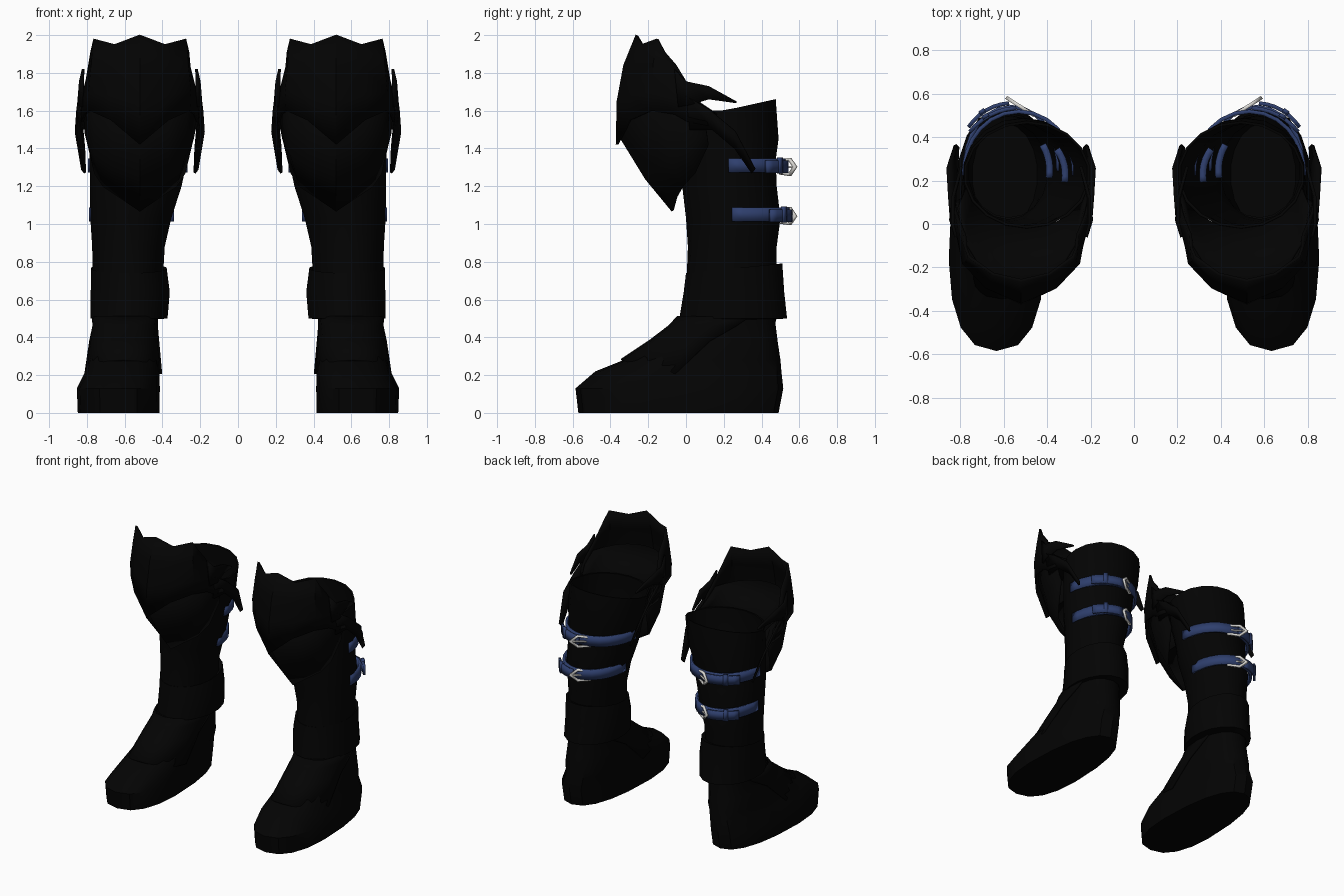
import bpy, bmesh, math
from mathutils import Vector

cube = bpy.data.objects.get("Cube")
if cube:
    bpy.data.objects.remove(cube)


def material(name, color):
    m = bpy.data.materials.new(name)
    m.use_nodes = True
    m.diffuse_color = (*color, 1)
    m.node_tree.nodes["Principled BSDF"].inputs["Base Color"].default_value = (*color, 1)
    return m


BLACK = material("black leather", (0.001, 0.001, 0.001))
BLUE = material("blue strap", (0.028, 0.05, 0.155))
SILVER = material("silver buckle", (0.7, 0.69, 0.66))


def grid(name, rows, mat, closed=False, caps=(False, False), thick=0.0):
    """Skin rows of points; mirrored to make the pair of boots."""
    bm = bmesh.new()
    vs = [[bm.verts.new(p) for p in row] for row in rows]
    n = len(rows[0])
    for a, b in zip(vs, vs[1:]):
        for i in range(n if closed else n - 1):
            j = (i + 1) % n
            bm.faces.new((a[i], a[j], b[j], b[i]))
    for use, row in zip(caps, (vs[0], vs[-1])):
        if use:
            bm.faces.new(row)
    bmesh.ops.remove_doubles(bm, verts=bm.verts, dist=0.0005)
    bmesh.ops.recalc_face_normals(bm, faces=bm.faces)
    mesh = bpy.data.meshes.new(name)
    bm.to_mesh(mesh)
    bm.free()
    mesh.materials.append(mat)
    ob = bpy.data.objects.new(name, mesh)
    bpy.context.collection.objects.link(ob)
    if thick:
        s = ob.modifiers.new("Thickness", 'SOLIDIFY')
        s.thickness = thick
        s.offset = 0
    ob.modifiers.new("Pair", 'MIRROR').use_mirror_merge = False
    bpy.ops.object.select_all(action='DESELECT')
    ob.select_set(True)
    bpy.context.view_layer.objects.active = ob
    bpy.ops.object.shade_smooth_by_angle(angle=math.radians(35))


def ring_point(box, a, out=0.0, toe=0.0, power=1.0):
    """Point on an oval; angle 0 is the back, toe widens the front."""
    z, x0, x1, y0, y1 = box
    s, c = math.sin(a), math.cos(a)
    s = math.copysign(abs(s) ** power, s)
    c = math.copysign(abs(c) ** power, c)
    width = (x1 - x0) / 2 * (1 - toe * (c + 0.2)) + out
    return ((x0 + x1) / 2 + width * s, (y0 + y1) / 2 + ((y1 - y0) / 2 + out) * c, z)


def ring(box, n=18, **kw):
    return [ring_point(box, 2 * math.pi * i / n, **kw) for i in range(n)]


# Foot: stacked ovals that shorten towards the ankle
FOOT = [(0.0, .415, .85, -.57, .49), (.13, .412, .855, -.585, .515),
        (.22, .415, .81, -.48, .505), (.28, .415, .80, -.33, .50),
        (.38, .435, .77, -.18, .485), (.46, .44, .755, -.075, .475),
        (.51, .44, .755, -.03, .47)]
TOES = (.11, .11, .1, .06, 0, 0, 0)
grid("foot", [ring(b, toe=t, power=.82) for b, t in zip(FOOT, TOES)],
     BLACK, True, (True, True))

# Instep guard: wraps the front of the ankle, dips at the sides
rows = []
for k, (b, t) in enumerate(zip(FOOT[3:], TOES[3:])):
    row = []
    for i in range(-5, 6):
        turn = math.radians(i * (15 + 2.5 * k))
        x, y, z = ring_point(b, math.pi + turn, out=.012, toe=t, power=.82)
        row.append((x, y, z - (.08 * math.sin(turn) ** 2 if k == 0 else 0)))
    rows.append(row)
grid("instep_guard", rows, BLACK, thick=.012)

# Shaft: thin tube widening towards the inner side at the top
SHAFT = [(.48, .44, .755, -.03, .475), (.62, .40, .77, 0, .48),
         (.88, .385, .775, .01, .48), (1.03, .35, .785, 0, .50),
         (1.2, .295, .787, -.02, .48), (1.34, .265, .79, -.02, .475),
         (1.45, .23, .79, -.03, .49), (1.63, .2, .785, -.02, .475)]


def tube(out):
    rows = [ring(b, out=out) for b in SHAFT]
    # The rim rises at the back
    rows[-1] = [(x, y, z - .03 + .06 * max(0, (y - .2) / .27)) for x, y, z in rows[-1]]
    return rows


grid("shaft", tube(0) + tube(-.012)[::-1], BLACK, True, (False, True))

# Lining that joins the front of the rim to the knee cap
LINING = [(1.58, .2, .785, -.02, .475), (1.64, .215, .82, -.15, .46),
          (1.72, .235, .805, -.28, .45)]
grid("knee_lining", [[ring_point(b, math.radians(a)) for a in range(105, 256, 15)]
                     for b in LINING], BLACK, thick=.01)

# Ankle cuff, longer and looser at the back
CUFF = [(.75, .39, .765, .03, .47), (.76, .375, .78, 0, .51),
        (.64, .358, .783, -.012, .52), (.50, .37, .785, -.035, .535),
        (.495, .43, .76, 0, .47)]
cuff = [ring(b) for b in CUFF]
cuff = [[(x, y, z + (.03 if i < 2 else 0) * (y - .2) / .3) for x, y, z in r]
        for i, r in enumerate(cuff)]
grid("ankle_cuff", cuff, BLACK, True)


def shaft_box(z):
    for a, b in zip(SHAFT, SHAFT[1:]):
        if a[0] <= z <= b[0]:
            t = (z - a[0]) / (b[0] - a[0])
            return tuple(p + (q - p) * t for p, q in zip(a, b))


def band(name, z, height, a0, a1, back, side, steps=14, thick=.018):
    """Strap piece around the shaft, with its gap at the back and the sides."""
    rows = []
    for k in (-.5, .5):
        box = (z + k * height, *shaft_box(z)[1:])
        row = []
        for i in range(steps + 1):
            a = math.radians(a0 + (a1 - a0) * i / steps)
            row.append(ring_point(box, a, out=side + (back - side) * math.cos(a) ** 2))
        rows.append(row)
    grid(name, rows, BLUE, thick=thick)


# Straps with a loose tail, a keeper loop, tucked ends and a pointed buckle
BUCKLE = [(-.075, -.04), (.02, -.048), (.08, 0), (.02, .048), (-.075, .04)]
for label, z in (("upper", 1.31), ("lower", 1.05)):
    band(label + "_strap", z, .076, -91, 91, .042, -.005)
    band(label + "_strap_tail", z - .006, .066, 2, 48, .058, .035, 6)
    band(label + "_strap_keeper", z, .084, 26, 32, .064, .045, 2)
    band(label + "_strap_tucked_end", z, .07, -100, -55, -.045, -.045, 6, .032)
    centre = Vector((.522, .54, z - .008))
    along = Vector((.84, .54, 0)).normalized()
    rows = [[centre + along * u * k + Vector((0, 0, v * k)) for u, v in BUCKLE]
            for k in (1, .7)]
    grid(label + "_buckle", rows, SILVER, True, thick=.016)
    pin = [[centre + along * u + Vector((0, 0, v)) for u in (-.065, .06)]
           for v in (-.005, .005)]
    grid(label + "_buckle_pin", pin, SILVER, thick=.01)

GUARD_X = .52


def shield(name, columns):
    """Front plate from one half of its columns, reflected about its middle."""
    half = [[(GUARD_X + x, y, z) for x, y, z in c] for c in columns]
    other = [[(GUARD_X - x, y, z) for x, y, z in c] for c in columns[:0:-1]]
    grid(name, other + half, BLACK, thick=.014)


def fin(name, edge_a, edge_b):
    """Pointed side plate on both sides of the knee."""
    for label, s in (("outer", 1), ("inner", -1)):
        rows = [[(GUARD_X + s * x, y, z) for x, y, z in e] for e in (edge_a, edge_b)]
        grid(label + "_" + name, rows, BLACK, thick=.014)


# Knee cap with a notched crown and a V-shaped lower edge
shield("knee_cap", [
    [(0, -.26, 2.0), (0, -.325, 1.84), (0, -.36, 1.65), (0, -.365, 1.42)],
    [(.13, -.23, 1.95), (.14, -.27, 1.83), (.16, -.29, 1.68), (.15, -.295, 1.55)],
    [(.24, -.15, 1.98), (.25, -.17, 1.85), (.265, -.18, 1.7), (.26, -.18, 1.6)],
    [(.255, -.11, 1.91), (.265, -.09, 1.8), (.285, -.07, 1.68), (.29, -.06, 1.58)],
    [(.26, -.05, 1.84), (.28, -.04, 1.76), (.30, -.02, 1.66), (.305, .01, 1.54)],
    [(.285, .01, 1.74), (.30, .05, 1.68), (.31, .09, 1.6), (.31, .12, 1.52)]])

# Shin plate sloping back to a point below the knee
shield("shin_plate", [
    [(0, -.345, 1.46), (0, -.21, 1.24), (0, -.07, 1.07)],
    [(.14, -.275, 1.6), (.15, -.15, 1.3), (.1, -.05, 1.14)],
    [(.245, -.16, 1.64), (.235, -.08, 1.36), (.19, -.015, 1.2)],
    [(.275, -.04, 1.62), (.265, 0, 1.42), (.235, .05, 1.27)],
    [(.295, .1, 1.58), (.285, .11, 1.48), (.27, .12, 1.42)]])

# Upper wings sweeping back and lower prongs curving down
fin("wing", [(.30, -.06, 1.82), (.315, .0, 1.755), (.315, .12, 1.73), (.275, .265, 1.65)],
    [(.305, -.04, 1.62), (.325, .02, 1.63), (.31, .12, 1.66), (.275, .265, 1.64)])
fin("prong", [(.32, .0, 1.68), (.33, .13, 1.6), (.338, .26, 1.49), (.305, .365, 1.29)],
    [(.295, .02, 1.5), (.305, .14, 1.5), (.295, .26, 1.4), (.29, .35, 1.27)])
